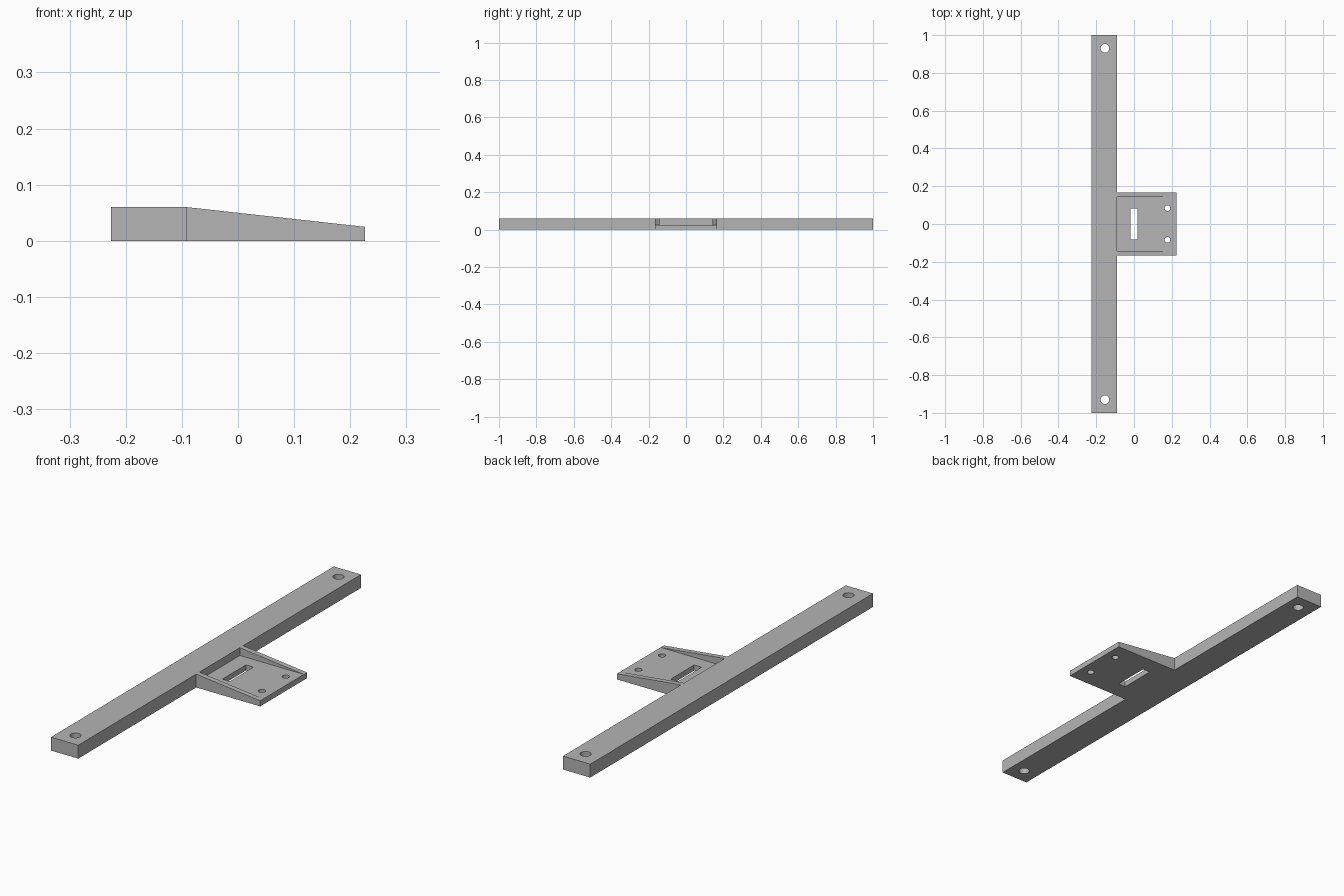
import bpy
import bmesh
from mathutils import Matrix, Vector

cube = bpy.data.objects.get("Cube")
if cube:
    bpy.data.objects.remove(cube, do_unlink=True)

# Key dimensions
LEFT, STEP, RIGHT = -0.226, -0.091, 0.226
BAR_H, PLATE_H = 0.06, 0.025
HALF_LENGTH, HALF_PLATE, HALF_RECESS = 1.0, 0.166, 0.143

grey = bpy.data.materials.new("grey plastic")
grey.use_nodes = True
colour = (0.46, 0.46, 0.46, 1)
grey.diffuse_color = colour
grey.node_tree.nodes["Principled BSDF"].inputs["Base Color"].default_value = colour


def make_object(name, bm):
    bmesh.ops.recalc_face_normals(bm, faces=bm.faces[:])
    mesh = bpy.data.meshes.new(name)
    bm.to_mesh(mesh)
    bm.free()
    obj = bpy.data.objects.new(name, mesh)
    bpy.context.collection.objects.link(obj)
    mesh.materials.append(grey)
    return obj


def prism(name, profile, y0, y1):
    """Extrude an x-z profile along y."""
    bm = bmesh.new()
    face = bm.faces.new([bm.verts.new((x, y0, z)) for x, z in profile])
    ext = bmesh.ops.extrude_face_region(bm, geom=[face])
    verts = [g for g in ext["geom"] if isinstance(g, bmesh.types.BMVert)]
    bmesh.ops.translate(bm, verts=verts, vec=(0, y1 - y0, 0))
    return make_object(name, bm)


def box(name, x0, x1, half_y, z0, z1):
    return prism(name, [(x0, z0), (x1, z0), (x1, z1), (x0, z1)], -half_y, half_y)


def drill(name, x, y, radius):
    bm = bmesh.new()
    bmesh.ops.create_cone(bm, cap_ends=True, segments=32, radius1=radius,
                          radius2=radius, depth=0.3,
                          matrix=Matrix.Translation(Vector((x, y, 0))))
    return make_object(name, bm)


def cut(obj, cutters):
    bpy.ops.object.select_all(action="DESELECT")
    bpy.context.view_layer.objects.active = obj
    obj.select_set(True)
    for cutter in cutters:
        mod = obj.modifiers.new("cut", "BOOLEAN")
        mod.operation = "DIFFERENCE"
        mod.solver = "EXACT"
        mod.object = cutter
        bpy.ops.object.modifier_apply(modifier=mod.name)
        bpy.data.objects.remove(cutter, do_unlink=True)
    bpy.ops.object.shade_smooth_by_angle()


# Long bar with a screw hole at each end
bar = box("long_bar", LEFT, STEP, HALF_LENGTH, 0, BAR_H)
cut(bar, [drill("bar_hole", -0.154, s * 0.93, 0.023) for s in (-1, 1)])

# Mounting plate with a slot and two small holes
plate = box("mounting_plate", STEP, RIGHT, HALF_PLATE, 0, PLATE_H)
cut(plate, [box("slot", -0.019, 0.018, 0.083, -0.1, 0.1)]
    + [drill("plate_hole", 0.177, s * 0.084, 0.015) for s in (-1, 1)])

# Tapering ribs along both sides of the plate
rib_profile = [(STEP, PLATE_H), (RIGHT, PLATE_H), (STEP, BAR_H)]
for name, side in (("back_rib", 1), ("front_rib", -1)):
    prism(name, rib_profile, side * HALF_RECESS, side * HALF_PLATE)
